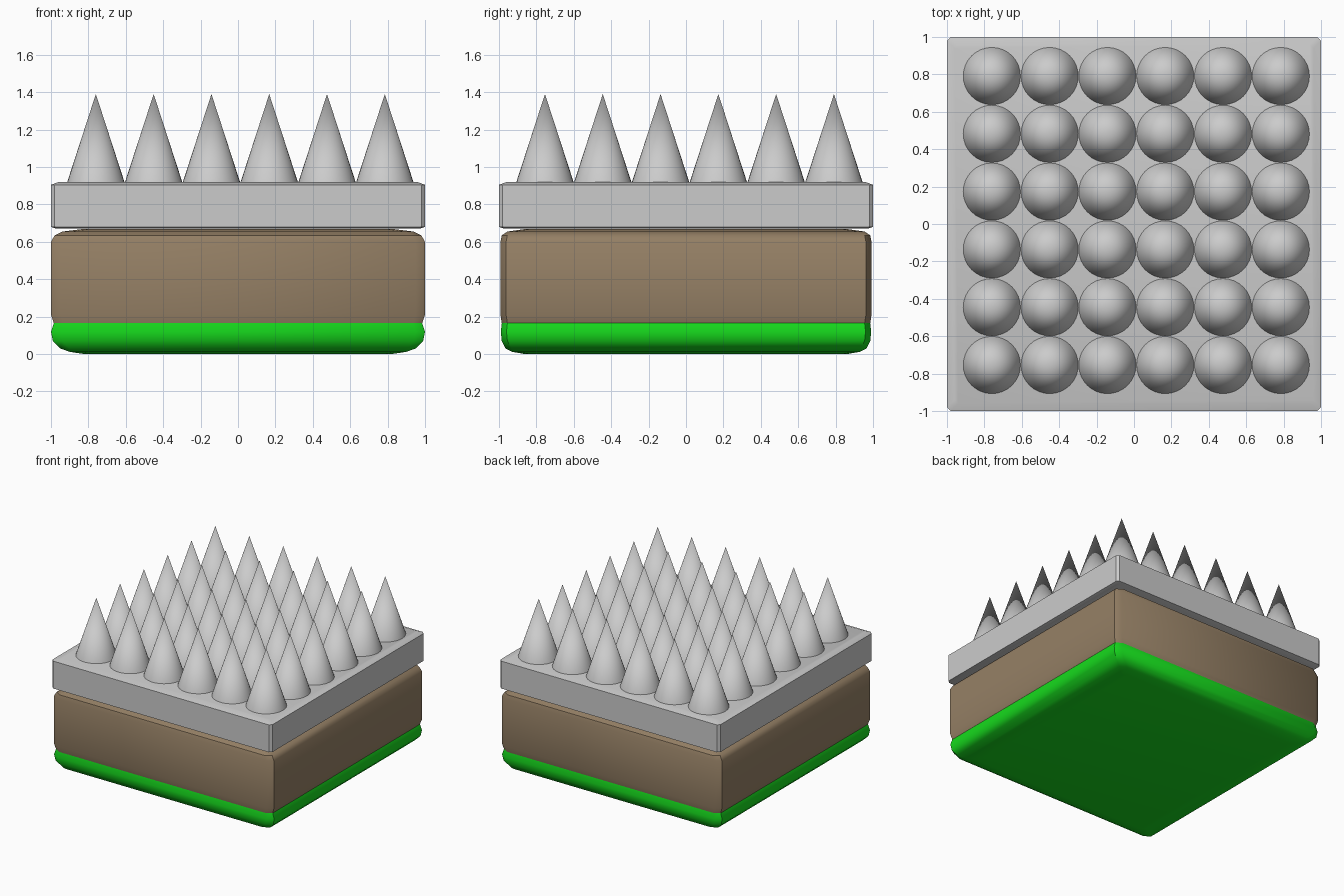
import bpy, bmesh, math

if "Cube" in bpy.data.objects:
    bpy.data.objects.remove(bpy.data.objects["Cube"])


def material(name, rgb):
    m = bpy.data.materials.new(name)
    m.diffuse_color = (*rgb, 1)
    m.use_nodes = True
    m.node_tree.nodes["Principled BSDF"].inputs["Base Color"].default_value = m.diffuse_color
    return m


def finish(bm, name, mat=None, angle=30):
    bmesh.ops.recalc_face_normals(bm, faces=bm.faces)
    me = bpy.data.meshes.new(name)
    bm.to_mesh(me)
    bm.free()
    ob = bpy.data.objects.new(name, me)
    bpy.context.collection.objects.link(ob)
    if mat:
        me.materials.append(mat)
    bpy.ops.object.select_all(action='DESELECT')
    ob.select_set(True)
    bpy.context.view_layer.objects.active = ob
    bpy.ops.object.shade_smooth_by_angle(angle=math.radians(angle))
    return ob


def slab(name, sections, cx, cy, mat=None, cap_low=True, cap_high=True, angle=30):
    """Loft chamfered rectangles; each section is (z, half x, half y)."""
    bm = bmesh.new()
    rings = []
    for z, hx, hy in sections:
        pts = [(hx, hy - cy), (hx - cx, hy), (cx - hx, hy), (-hx, hy - cy),
               (-hx, cy - hy), (cx - hx, -hy), (hx - cx, -hy), (hx, cy - hy)]
        rings.append([bm.verts.new((x, y, z)) for x, y in pts])
    for a, b in zip(rings, rings[1:]):
        for i in range(8):
            j = (i + 1) % 8
            bm.faces.new((a[i], a[j], b[j], b[i]))
    if cap_low:
        bm.faces.new(rings[0])
    if cap_high:
        bm.faces.new(rings[-1])
    return finish(bm, name, mat, angle)


brown = material("brown", (0.30, 0.215, 0.13))
green = material("green", (0.008, 0.70, 0.012))

# Green bottom layer, rounded under, open at the seam with the brown layer
slab("green_base", [(0, 0.82, 0.86), (0.012, 0.90, 0.93), (0.03, 0.95, 0.965),
                    (0.07, 0.99, 0.985), (0.12, 1.0, 0.99), (0.165, 0.985, 0.985)],
     0.05, 0.03, green, cap_high=False, angle=40)

# Brown body, rounded at the top
slab("brown_body", [(0.165, 0.985, 0.985), (0.21, 1.0, 0.992), (0.60, 1.0, 0.992),
                    (0.635, 0.98, 0.985), (0.655, 0.94, 0.955), (0.67, 0.82, 0.85)],
     0.05, 0.03, brown, cap_low=False, angle=40)

# Grey plate with a shallow bevelled rim
slab("spike_plate", [(0.672, 0.975, 0.975), (0.68, 1, 1), (0.905, 1, 1), (0.92, 0.96, 0.96)],
     0.02, 0.02, angle=15)

# Grid of 6 x 6 cone spikes
STEP, START = 0.309, -0.76
bm = bmesh.new()
bmesh.ops.create_cone(bm, cap_ends=True, segments=32, radius1=0.153, radius2=0, depth=0.47)
first = finish(bm, "spike", angle=40)
for i in range(6):
    for j in range(6):
        ob = first if i == j == 0 else first.copy()
        if ob is not first:
            bpy.context.collection.objects.link(ob)
        ob.location = (START + i * STEP, START + 0.006 + j * STEP, 0.92 + 0.235)
